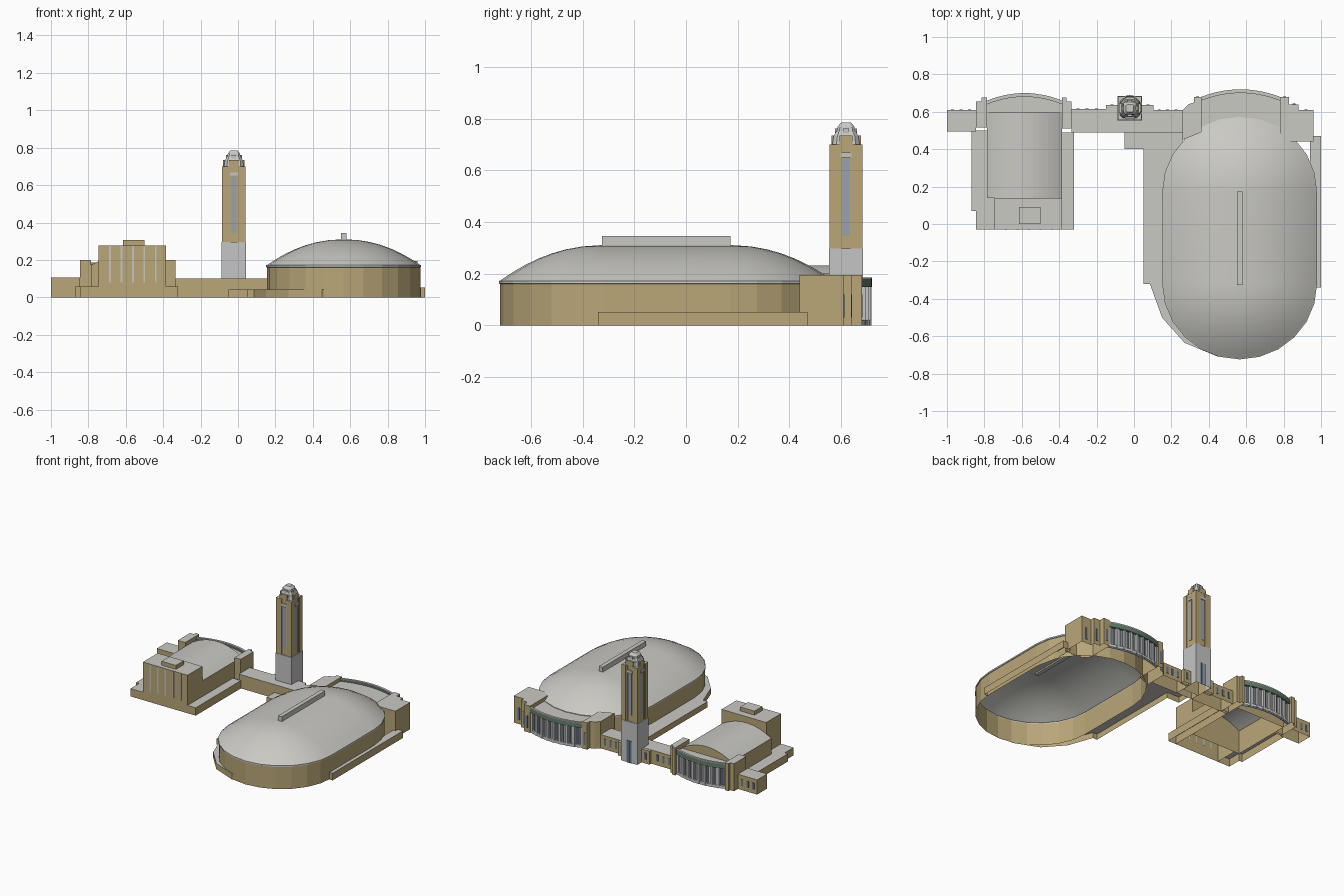
import bpy, bmesh, math

if "Cube" in bpy.data.objects:
    bpy.data.objects.remove(bpy.data.objects["Cube"])


def mat(name, r, g, b):
    m = bpy.data.materials.new(name)
    m.diffuse_color = (r, g, b, 1)
    m.use_nodes = True
    m.node_tree.nodes["Principled BSDF"].inputs["Base Color"].default_value = m.diffuse_color
    return m


TAN = mat("tan_brick", .49, .385, .19)
ROOF = mat("roof_grey", .59, .585, .55)
STONE = mat("pale_stone", .56, .56, .56)
GLASS = mat("blue_glass", .13, .19, .29)
PANEL = mat("tower_panel", .33, .36, .42)
GREEN = mat("green_cornice", .13, .21, .15)


def finish(name, bm, mats, smooth=False):
    me = bpy.data.meshes.new(name)
    bm.to_mesh(me)
    bm.free()
    for m in mats:
        me.materials.append(m)
    ob = bpy.data.objects.new(name, me)
    bpy.context.collection.objects.link(ob)
    if smooth:
        for p in me.polygons:
            p.use_smooth = True
    return ob


def prism(name, pts, a, b, side=TAN, top=ROOF, axis='z', taper=None):
    """Extrude an outline; upward faces take the top material, ground faces stay open."""
    bm = bmesh.new()
    cx = cy = 0
    if taper:
        cx = sum(p[0] for p in pts) / len(pts)
        cy = sum(p[1] for p in pts) / len(pts)
    t = taper or 1
    rings = []
    for h, s in ((a, 1), (b, t)):
        q = [(cx + (u - cx) * s, cy + (v - cy) * s) for u, v in pts]
        rings.append([bm.verts.new((u, v, h) if axis == 'z' else (u, h, v)) for u, v in q])
    n = len(pts)
    bm.faces.new(rings[0])
    bm.faces.new(rings[1])
    for i in range(n):
        j = (i + 1) % n
        bm.faces.new((rings[0][i], rings[0][j], rings[1][j], rings[1][i]))
    bmesh.ops.recalc_face_normals(bm, faces=bm.faces)
    ground = []
    for f in bm.faces:
        f.material_index = 1 if f.normal.z > .5 else 0
        if f.normal.z < -.9 and f.calc_center_median().z < .005:
            ground.append(f)
    bmesh.ops.delete(bm, geom=ground, context='FACES_ONLY')
    return finish(name, bm, [side, top])


def rect(x0, x1, y0, y1):
    return [(x0, y0), (x1, y0), (x1, y1), (x0, y1)]


def box(name, x0, x1, y0, y1, z0, z1, side=TAN, top=ROOF):
    return prism(name, rect(x0, x1, y0, y1), z0, z1, side, top)


def arc(x0, x1, ye, ym, n=14):
    out = []
    for i in range(n + 1):
        t = 2 * i / n - 1
        out.append((x0 + (x1 - x0) * i / n, ye + (ym - ye) * (1 - t * t)))
    return out


# ---------- arena: oval wall, eave, dome, ridge monitor ----------
CX, YS, YN = .565, -.32, .17


def oval(f, extra=0):
    pts = []
    for cy, start in ((YN, 0), (YS, math.pi)):
        for i in range(13):
            a = start + math.pi * i / 12
            pts.append((CX + (.41 * f + extra) * math.cos(a), cy + (.4 * f + extra) * math.sin(a)))
    return pts


def loft(name, rings, m, cap=False, smooth=False):
    bm = bmesh.new()
    vs = [[bm.verts.new((x, y, z)) for x, y in pts] for pts, z in rings]
    for lo, hi in zip(vs, vs[1:]):
        for i in range(len(lo)):
            j = (i + 1) % len(lo)
            bm.faces.new((lo[i], lo[j], hi[j], hi[i]))
    if cap:
        bm.faces.new(vs[-1])
    return finish(name, bm, [m], smooth)


loft("arena_wall", [(oval(1), 0), (oval(1), .162)], TAN)
loft("arena_eave", [(oval(1), .16), (oval(1, .004), .162), (oval(1, .004), .172), (oval(1), .173)], ROOF)
loft("arena_dome", [(oval(f), .172 + .138 * (1 - f ** 2.1))
                    for f in (1, .93, .85, .75, .63, .5, .36, .2, .03)], ROOF, True, True)
box("ridge_monitor", CX - .015, CX + .015, YS - .005, YN + .003, .30, .345, ROOF)

# ---------- arena terraces ----------
west = [(-.05, .49), (-.05, .4), (.05, .4), (.05, -.32), (.085, -.32), (.15, -.5), (.27, -.635), (.45, -.71)]
west += [(CX + .41 * math.cos(math.radians(a)), YS + .4 * math.sin(math.radians(a)))
         for a in range(255, 179, -15)]
west += [(.155, .17), (.17, .274), (.21, .37), (.26, .44), (.26, .49)]
prism("west_terrace", west, 0, .042)
prism("east_terrace", [(1, -.34), (1, .47), (.94, .47), (.94, .34), (.975, .17), (.975, -.34)], 0, .052)

# ---------- arena lobby wings ----------
prism("lobby_west_wing", [(.26, .45), (.36, .49), (.36, .68), (.32, .68), (.32, .65), (.29, .64), (.26, .61)],
      0, .195)
prism("lobby_east_wing", [(.78, .48), (.83, .44), (.96, .44), (.96, .61), (.88, .61), (.88, .64),
                          (.83, .64), (.83, .68), (.78, .68)], 0, .195)


# ---------- curved colonnade shared by both halls ----------
def colonnade(name, x0, x1, ye, bulge, yback, bays):
    def band(part, d0, d1, z0, z1, side, top):
        outer = arc(x0, x1, ye - d0, ye + bulge - d0)
        inner = arc(x0, x1, ye - d1, ye + bulge - d1)
        prism(name + part, outer + inner[::-1], z0, z1, side, top)
    prism(name + "_roof", [(x0, yback), (x1, yback)] + arc(x0, x1, ye - .02, ye + bulge - .02)[::-1],
          .160, .168, ROOF)
    band("_glass_wall", .02, .026, 0, .16, GLASS, GLASS)
    band("_plinth", .006, .02, 0, .02, STONE, STONE)
    band("_cornice", 0, .02, .148, .180, GREEN, ROOF)
    band("_coping", -.0, .016, .180, .186, STONE, ROOF)
    for i, (x, y) in enumerate(arc(x0 + .008, x1 - .008, ye, ye + bulge, bays)):
        box(f"{name}_pier_{i}", x - .008, x + .008, y - .022, y - .003, 0, .15, STONE, STONE)
    for i, (x, y) in enumerate(arc(x0 + .008, x1 - .008, ye, ye + bulge, bays * 3)):
        if i % 3:
            box(f"{name}_mullion_{i}", x - .003, x + .003, y - .024, y - .014, 0, .15, STONE, STONE)


colonnade("arena_front", .36, .78, .68, .04, .48, 8)
colonnade("theatre_front", -.785, -.385, .66, .04, .59, 8)

# ---------- theatre: vaulted hall, stage block, aisles ----------
hall = [(-.785, 0), (-.385, 0)] + arc(-.385, -.785, .172, .232, 16)
prism("theatre_hall", hall, .14, .595, axis='y')
box("stage_block", -.745, -.385, -.03, .14, 0, .277)
box("stage_roof_box", -.615, -.5, 0, .09, .277, .306)
for i in range(5):
    x = -.684 + .061 * i
    box(f"stage_stripe_{i}", x - .005, x + .005, -.033, -.029, .08, .275, STONE, STONE)
prism("theatre_west_aisle", [(-.87, .5), (-.87, .07), (-.845, .07), (-.845, -.03), (-.745, -.03),
                             (-.745, .14), (-.785, .14), (-.785, .5)], 0, .057)
box("theatre_east_aisle", -.385, -.32, -.03, .49, 0, .057)
prism("theatre_west_pylon", [(-.845, .515), (-.785, .515), (-.785, .675), (-.815, .675), (-.815, .655),
                             (-.845, .655)], 0, .2)
prism("theatre_east_pylon", [(-.385, .51), (-.335, .51), (-.335, .655), (-.36, .655), (-.36, .675),
                             (-.385, .675)], 0, .2)

# ---------- links and outer wing ----------
box("outer_wing", -1, -.845, .495, .61, 0, .107)
box("west_link", -.335, -.085, .49, .615, 0, .1)
box("middle_link", -.085, .043, .49, .56, 0, .1)
box("east_link", .043, .26, .49, .61, 0, .1)
box("west_link_bay", -.15, -.085, .6, .635, 0, .098)
box("east_link_bay", .043, .105, .6, .635, 0, .098)
for i, (x, y) in enumerate([(-.97, .61), (-.925, .61), (-.88, .61), (-.3, .615), (-.25, .615), (-.2, .615),
                            (-.118, .635), (.074, .635), (.135, .61), (.18, .61), (.225, .61)]):
    box(f"link_window_{i}", x - .008, x + .008, y - .002, y + .003, .03, .078, GLASS, GLASS)
for i, (x, y) in enumerate([(.92, .61), (.855, .64), (.805, .68), (.34, .68)]):
    box(f"lobby_window_{i}", x - .008, x + .008, y - .002, y + .003, .03, .12, GLASS, GLASS)

# ---------- tower ----------
TX, TY = -.022, .619


def tower_box(name, k, u0, u1, d0, d1, z0, z1, side, top):
    """Box on side k of the tower: u runs along the face, d is the distance from the axis."""
    c, s = round(math.cos(k * math.pi / 2)), round(math.sin(k * math.pi / 2))
    pts = [(TX + u * c - d * s, TY + u * s + d * c) for u, d in rect(u0, u1, d0, d1)]
    prism(f"{name}_{k}", pts, z0, z1, side, top)


def tower_tier(name, h, cut, z0, z1, side, top, taper=None):
    c = h - cut
    pts = [(h, -c), (h, c), (c, h), (-c, h), (-h, c), (-h, -c), (-c, -h), (c, -h)]
    prism(name, [(TX + x, TY + y) for x, y in pts], z0, z1, side, top, taper=taper)


box("tower_base", TX - .065, TX + .065, TY - .066, TY + .066, 0, .297, STONE, ROOF)
tower_tier("tower_shaft", .056, .004, .297, .7, TAN, ROOF)
for k in range(4):
    tower_box("corner_pier", k, .03, .063, .03, .063, .297, .7, TAN, ROOF)
    tower_box("bay_west", k, -.031, -.018, .05, .060, .297, .7, TAN, ROOF)
    tower_box("bay_east", k, .018, .031, .05, .060, .297, .7, TAN, ROOF)
    tower_box("long_window", k, -.015, .015, .055, .058, .345, .645, PANEL, PANEL)
    tower_box("window_head", k, -.021, .021, .055, .062, .65, .668, STONE, STONE)
    tower_box("crown_bay", k, -.025, .025, .04, .057, .7, .735, TAN, ROOF)
    tower_box("lantern_fin", k, -.012, .012, .03, .043, .735, .762, STONE, ROOF)
tower_tier("crown_lower", .053, .016, .7, .735, STONE, ROOF, .9)
tower_tier("crown_upper", .046, .014, .735, .75, ROOF, ROOF, .85)
tower_tier("lantern", .036, .01, .75, .768, STONE, ROOF, .9)
tower_tier("lantern_cap", .033, .01, .768, .784, ROOF, ROOF, .6)
tower_box("tower_door", 0, -.02, .02, .065, .069, .0, .16, GLASS, GLASS)
tower_box("tower_door_mullion", 0, -.004, .004, .068, .071, .0, .16, STONE, STONE)
